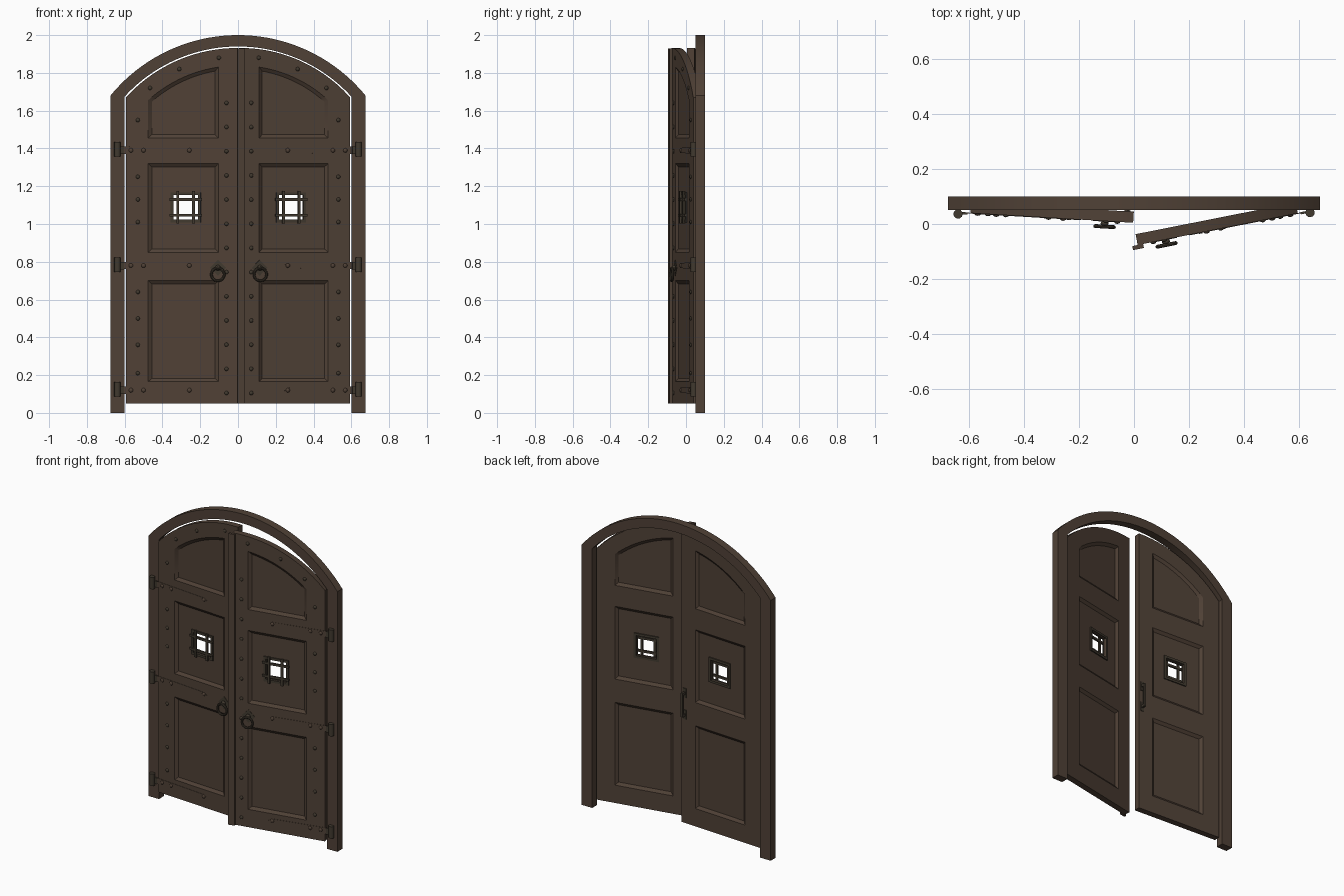
import bpy, bmesh
from math import sin, cos, acos, sqrt, pi, radians
from mathutils import Matrix, Vector

cube = bpy.data.objects.get("Cube")
if cube:
    bpy.data.objects.remove(cube, do_unlink=True)


def material(name, color):
    m = bpy.data.materials.new(name)
    m.use_nodes = True
    m.diffuse_color = color
    bsdf = m.node_tree.nodes["Principled BSDF"]
    bsdf.inputs["Base Color"].default_value = color
    bsdf.inputs["Roughness"].default_value = 0.8
    return m


WOOD = material("dark_wood", (0.08, 0.053, 0.037, 1))
IRON = material("aged_iron", (0.052, 0.041, 0.028, 1))

ARC_Z = 1.128      # centre height shared by every arch
HINGE = 0.6        # distance of the hinge line from the middle
THICK = 0.04       # leaf thickness
parts = []


def add(name, bm, mat, side=0, angle=0):
    """Make an object; leaf parts are mirrored by side and swung on the hinge."""
    if side:
        bm.transform(Matrix.Scale(side, 4, (1, 0, 0)) @ Matrix.Translation((-HINGE, 0, 0)))
    bmesh.ops.recalc_face_normals(bm, faces=bm.faces)
    me = bpy.data.meshes.new(name)
    bm.to_mesh(me)
    bm.free()
    me.materials.append(mat)
    ob = bpy.data.objects.new(name, me)
    bpy.context.collection.objects.link(ob)
    if side:
        ob.location = (side * HINGE, 0.04, 0)
        ob.rotation_euler.z = radians(angle) * side
    parts.append(ob)
    return ob


def box(bm, x0, x1, y0, y1, z0, z1, turn=0):
    mid = Vector((x0 + x1, y0 + y1, z0 + z1)) / 2
    size = Matrix.Diagonal((x1 - x0, y1 - y0, z1 - z0, 1))
    bmesh.ops.create_cube(bm, size=1, matrix=Matrix.Translation(mid) @ Matrix.Rotation(turn, 4, 'Y') @ size)


def stud(bm, x, z, r=0.011, y=0):
    m = Matrix.Translation((x, y, z)) @ Matrix.Diagonal((1, 0.7, 1, 1))
    bmesh.ops.create_uvsphere(bm, u_segments=10, v_segments=6, radius=r, matrix=m)


def outline(x0, x1, z0, top, inset=0, arched=False):
    """Points of a panel; an arched one has its top on a circle of radius top."""
    x0, x1, z0, top = x0 + inset, x1 - inset, z0 + inset, top - inset
    n = 16 if arched else 1
    pts = [(x0, z0), (x1, z0)]
    for i in range(n + 1):
        x = x1 + (x0 - x1) * i / n
        pts.append((x, ARC_Z + sqrt(top * top - x * x) if arched else top))
    return pts


def ring(bm, pts, y):
    vs = [bm.verts.new((x, y, z)) for x, z in pts]
    return vs, [bm.edges.new((vs[i - 1], vs[i])) for i in range(len(vs))]


def bridge(bm, a, b):
    for i in range(len(a)):
        bm.faces.new((a[i - 1], a[i], b[i], b[i - 1]))


def fill(bm, edges):
    bmesh.ops.triangle_fill(bm, use_beauty=True, edges=edges, normal=(0, 1, 0))


# Arched frame
def frame_curve(half, r, n=40):
    a0 = acos(half / r)
    arc = [a0 + (pi - 2 * a0) * i / n for i in range(n + 1)]
    return [(half, 0)] + [(r * cos(a), ARC_Z + r * sin(a)) for a in arc] + [(-half, 0)]


bm = bmesh.new()
rows = [[bm.verts.new((x, 0.05, z)) for x, z in frame_curve(h, r)]
        for h, r in ((0.675, 0.872), (0.6, 0.812))]
for i in range(len(rows[0]) - 1):
    bm.faces.new((rows[0][i], rows[0][i + 1], rows[1][i + 1], rows[1][i]))
ext = bmesh.ops.extrude_face_region(bm, geom=bm.faces[:])
moved = [v for v in ext["geom"] if isinstance(v, bmesh.types.BMVert)]
bmesh.ops.translate(bm, verts=moved, vec=(0, 0.05, 0))
add("arched_frame", bm, WOOD)

PX0, PX1 = 0.103, 0.475
PANELS = [(0.165, 0.70, False), (0.85, 1.32, False), (1.455, 0.71, True)]
WX, WZ, WH = 0.277, 1.088, 0.068     # window centre and half size
WINDOW = outline(WX - WH, WX + WH, WZ - WH, WZ + WH)
STRAPS = (0.12, 0.78, 1.39)


def build_leaf(bm):
    outer, windows = [], []
    for y, inward in ((0, 1), (THICK, -1)):
        loop, face_edges = ring(bm, outline(0.002, 0.594, 0.05, 0.804, 0, True), y)
        outer.append(loop)
        for number, (z0, top, arched) in enumerate(PANELS):
            rim, rim_edges = ring(bm, outline(PX0, PX1, z0, top, 0, arched), y)
            deep = y + inward * 0.013
            bed, bed_edges = ring(bm, outline(PX0, PX1, z0, top, 0.018, arched), deep)
            bridge(bm, rim, bed)
            face_edges += rim_edges
            if number == 1:
                hole, hole_edges = ring(bm, WINDOW, deep)
                windows.append(hole)
                bed_edges += hole_edges
            fill(bm, bed_edges)
        fill(bm, face_edges)
    bridge(bm, *outer)
    bridge(bm, *windows)


for side, word, angle in ((-1, "right", 3.4), (1, "left", 11.2)):
    def put(part, bm, mat):
        add(word + "_" + part, bm, mat, side, angle)

    # Panelled leaf with a window opening
    bm = bmesh.new()
    build_leaf(bm)
    put("door_leaf", bm, WOOD)

    # Window surrounds on both faces
    bm = bmesh.new()
    for y0, y1 in ((0.006, 0.014), (0.026, 0.034)):
        a, b = WH - 0.003, WH + 0.012
        for s in (-1, 1):
            lo, hi = sorted((s * a, s * b))
            box(bm, WX + lo, WX + hi, y0, y1, WZ - b, WZ + b)
            box(bm, WX - a, WX + a, y0, y1, WZ + lo, WZ + hi)
    put("window_surround", bm, IRON)

    # Crossed grille bars
    bm = bmesh.new()
    for s in (-0.042, 0.042):
        box(bm, WX + s - 0.007, WX + s + 0.007, -0.004, 0.007, WZ - 0.086, WZ + 0.086)
        box(bm, WX - 0.086, WX + 0.086, -0.002, 0.009, WZ + s - 0.007, WZ + s + 0.007)
    put("window_grille", bm, IRON)

    # Rows of studs along the stiles and the arch
    bm = bmesh.new()
    for i in range(13):
        stud(bm, 0.06, 0.105 + 0.128 * i)
    for z in (0.21, 0.36, 0.5, 0.64, 1.01, 1.13, 1.25, 1.55):
        stud(bm, 0.53, z)
    for x, z in ((0.1, 1.88), (0.31, 1.82), (0.465, 1.72)):
        stud(bm, x, z)
    put("door_studs", bm, IRON)

    # Tapered strap hinges with rivets
    bm = bmesh.new()
    for z in STRAPS:
        tip = [(0.63, z - 0.02), (0.63, z + 0.02), (0.26, z + 0.013), (0.235, z), (0.26, z - 0.013)]
        a, edges = ring(bm, tip, -0.002)
        b, _ = ring(bm, tip, 0.001)
        bridge(bm, a, b)
        bm.faces.new(a)
        bm.faces.new(b)
        for x in (0.257, 0.5, 0.567):
            stud(bm, x, z, 0.012)
    put("strap_hinges", bm, WOOD)

    # Hinge barrels
    bm = bmesh.new()
    for z in STRAPS:
        m = Matrix.Translation((0.638, -0.006, z + 0.005))
        bmesh.ops.create_cone(bm, cap_ends=True, segments=12, radius1=0.017, radius2=0.017,
                              depth=0.076, matrix=m)
        box(bm, 0.604, 0.64, -0.006, 0.002, z - 0.02, z + 0.02)
    put("hinge_barrels", bm, IRON)

    # Ring pull on a diamond backplate
    bm = bmesh.new()
    box(bm, 0.075, 0.135, -0.002, 0.001, 0.738, 0.798, pi / 4)
    stud(bm, 0.105, 0.768, 0.015, -0.008)
    put("pull_backplate", bm, IRON)
    bm = bmesh.new()
    tube = bmesh.ops.create_circle(bm, segments=8, radius=0.007, matrix=Matrix.Translation((0.034, 0, 0)))
    bmesh.ops.spin(bm, geom=tube["verts"] + bm.edges[:], axis=(0, 1, 0), cent=(0, 0, 0),
                   angle=2 * pi, steps=24)
    bmesh.ops.remove_doubles(bm, verts=bm.verts, dist=0.0005)
    bm.transform(Matrix.Translation((0.105, -0.02, 0.733)))
    put("ring_pull", bm, IRON)

    if side > 0:
        # Cover strip over the meeting edge
        bm = bmesh.new()
        box(bm, -0.018, 0.022, -0.015, 0, 0.05, 1.93)
        put("cover_strip", bm, WOOD)
    else:
        # Bar handle on the back
        bm = bmesh.new()
        box(bm, 0.018, 0.032, THICK + 0.02, THICK + 0.03, 0.75, 0.89)
        for z in (0.75, 0.89):
            box(bm, 0.018, 0.032, THICK, THICK + 0.03, z - 0.008, z + 0.008)
            box(bm, 0.014, 0.036, THICK - 0.001, THICK + 0.004, z - 0.03, z + 0.03)
        put("back_handle", bm, IRON)

# Smooth the round parts and keep edges crisp
for ob in bpy.context.selected_objects:
    ob.select_set(False)
for ob in parts:
    ob.select_set(True)
bpy.context.view_layer.objects.active = parts[0]
bpy.ops.object.shade_smooth_by_angle(angle=radians(35))
